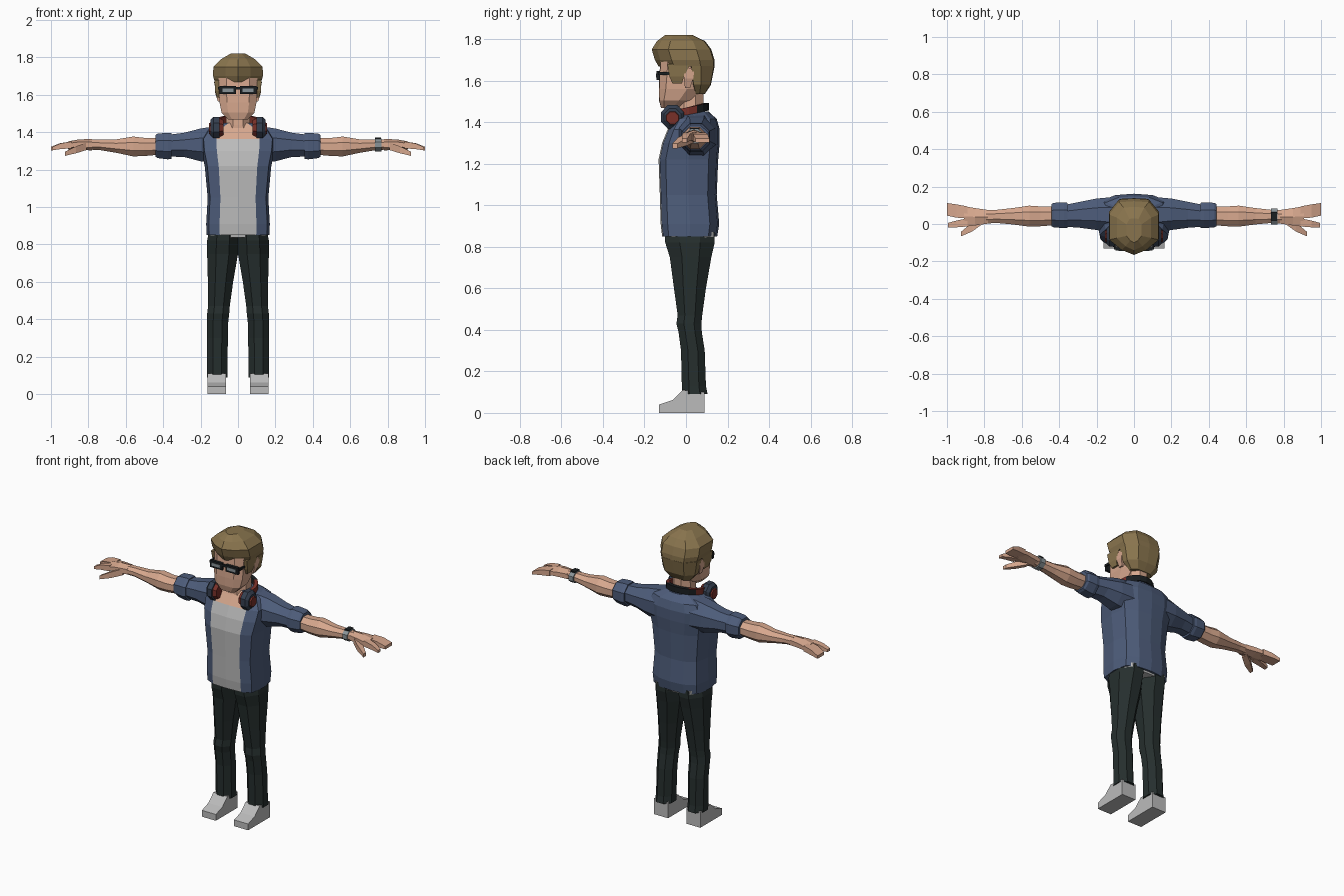
import bpy, bmesh, math
from mathutils import Vector

def material(name, rgb):
    m = bpy.data.materials.new(name)
    m.diffuse_color = (*rgb, 1)
    return m

SKIN = material("skin", (0.68, 0.39, 0.27))
HAIR = material("hair brown", (0.25, 0.175, 0.075))
BLUE = material("jacket blue", (0.075, 0.108, 0.195))
PANTS = material("trouser green black", (0.019, 0.028, 0.027))
LIGHT = material("light grey", (0.50, 0.50, 0.50))
BLACK = material("black", (0.010, 0.013, 0.015))
RED = material("dark red", (0.19, 0.03, 0.022))
NAVY = material("headphone navy", (0.035, 0.05, 0.08))
METAL = material("metal grey", (0.25, 0.29, 0.31))

def loft(name, rings, mats, rule=None):
    """Skin a list of equal-length rings and cap the ends; rule(centre) picks the material."""
    bm = bmesh.new()
    rows = [[bm.verts.new(p) for p in r] for r in rings]
    n = len(rows[0])
    for a, b in zip(rows, rows[1:]):
        for i in range(n):
            j = (i + 1) % n
            bm.faces.new((a[i], a[j], b[j], b[i]))
    bm.faces.new(rows[0])
    bm.faces.new(rows[-1])
    bmesh.ops.recalc_face_normals(bm, faces=bm.faces)
    mats = mats if isinstance(mats, list) else [mats]
    if rule:
        for f in bm.faces:
            f.material_index = rule(f.calc_center_median())
    me = bpy.data.meshes.new(name)
    bm.to_mesh(me)
    bm.free()
    for m in mats:
        me.materials.append(m)
    ob = bpy.data.objects.new(name, me)
    bpy.context.collection.objects.link(ob)
    return ob

def polygon(u0, u1, v0, v1, n=8):
    """Regular polygon with flat sides filling a rectangle."""
    k = 1 / math.cos(math.pi / n)
    return [((u0 + u1) / 2 + k * (u1 - u0) / 2 * math.cos(math.tau * (i + .5) / n),
             (v0 + v1) / 2 + k * (v1 - v0) / 2 * math.sin(math.tau * (i + .5) / n)) for i in range(n)]

def along_x(name, s, rows, mat, n=8):
    """Loft along x (side s) from rows of (x, y0, y1, z0, z1)."""
    return loft(name, [[(s * r[0], y, z) for y, z in polygon(*r[1:], n)] for r in rows], mat)

def along_z(name, s, rows, mat, n=8):
    """Loft along z (side s) from rows of (z, x0, x1, y0, y1)."""
    return loft(name, [[(s * x, y, r[0]) for x, y in polygon(*r[1:], n)] for r in rows], mat)

def box(name, s, x0, x1, y0, y1, z0, z1, mat):
    return along_x(name, s, [(x0, y0, y1, z0, z1), (x1, y0, y1, z0, z1)], mat, 4)

def symmetric(name, rows, shape, mats, rule=None):
    """Loft along z from rows of (z, half width, front y, back y) and a half outline."""
    rings = []
    for z, w, f, b in rows:
        half = [(x * w, f + t * (b - f), z) for x, t in shape]
        rings.append(half + [(-x, y, z) for x, y, z in half[-2:0:-1]])
    return loft(name, rings, mats, rule)

# Torso: open jacket over a shirt, with bare skin at the neckline
def torso_colour(c):
    if abs(c.x) < 0.075 and c.y < -0.01 and c.z > 0.855:
        return 2 if c.z > 1.365 else 1
    return 0

symmetric("jacket_and_shirt", [
    (0.85, .168, -.115, .150), (0.91, .170, -.122, .160), (1.05, .162, -.126, .148),
    (1.22, .178, -.132, .155), (1.30, .195, -.115, .162), (1.365, .200, -.088, .162),
    (1.415, .165, -.055, .148), (1.45, .085, -.035, .110)],
    [(0, 0), (.58, .02), (.92, .12), (1, .5), (.9, .84), (.5, .97), (0, 1)],
    [BLUE, LIGHT, SKIN], torso_colour)
symmetric("shirt_hem", [(0.838, .145, -.095, .135), (0.87, .150, -.10, .138)],
          [(0, 0), (.8, .02), (1, .2), (1, .8), (.8, .98), (0, 1)], LIGHT)

# Head and neck
along_z("neck", 1, [(1.38, -.085, .085, -.05, .10), (1.44, -.065, .065, -.05, .085),
                    (1.56, -.06, .06, -.045, .085)], SKIN)
symmetric("head", [
    (1.467, .052, -.120, -.04), (1.505, .088, -.130, .02), (1.56, .099, -.131, .08),
    (1.63, .102, -.128, .10), (1.72, .104, -.122, .10)],
    [(0, 0), (.6, .01), (1, .16), (1, .65), (.7, 1), (0, 1)], SKIN)

# Hair: swept top, back, sideburns
hair_outline = [(0, 0), (.5, .09), (1, .28), (1, .75), (.6, .98), (0, 1)]
symmetric("hair_top", [
    (1.668, .124, -.132, .138), (1.70, .133, -.150, .137), (1.75, .132, -.165, .122),
    (1.79, .092, -.140, .092), (1.82, .040, -.100, .030)], hair_outline, HAIR)
symmetric("hair_back", [
    (1.535, .075, .045, .090), (1.58, .112, .032, .120), (1.67, .128, .02, .138)],
    [(0, 0), (.6, 0), (1, .05), (1, .45), (.6, .97), (0, 1)], HAIR)

# Glasses bridge
box("glasses_bridge", 1, -.02, .02, -.142, -.130, 1.628, 1.642, BLACK)

for s, side in ((1, "left"), (-1, "right")):
    along_z("sideburn_" + side, s, [(1.585, .09, .112, -.065, -.02), (1.62, .09, .122, -.08, -.01),
                                    (1.68, .09, .126, -.09, .02)], HAIR, 4)
    along_z("ear_" + side, s, [(1.565, .09, .108, -.005, .02), (1.61, .09, .122, -.01, .035),
                               (1.66, .09, .124, -.008, .042)], SKIN, 4)
    # Glasses
    box("glasses_frame_" + side, s, .012, .098, -.142, -.125, 1.604, 1.647, BLACK)
    box("glasses_lens_" + side, s, .024, .084, -.1445, -.141, 1.616, 1.634, METAL)
    box("glasses_arm_" + side, s, .098, .106, -.136, .0, 1.628, 1.642, BLACK)

    # Headphone cups, resting beside the collar
    along_x("headphone_pad_" + side, s, [(.078, -.105, -.025, 1.385, 1.465),
                                         (.10, -.112, -.018, 1.375, 1.475)], RED)
    along_x("headphone_cup_" + side, s, [(.10, -.120, -.010, 1.368, 1.482), (.132, -.120, -.010, 1.368, 1.482),
                                         (.148, -.105, -.025, 1.385, 1.465)], NAVY)
    along_x("headphone_disc_" + side, s, [(.14, -.100, -.030, 1.385, 1.455),
                                          (.156, -.094, -.036, 1.392, 1.448)], RED)

    # Sleeve and rolled cuff
    along_x("sleeve_" + side, s, [(.10, -.05, .145, 1.23, 1.435), (.20, -.032, .136, 1.245, 1.42),
                                  (.29, -.02, .118, 1.268, 1.397), (.37, -.014, .102, 1.270, 1.387)], BLUE)
    along_x("cuff_" + side, s, [(.355, -.020, .113, 1.258, 1.395), (.375, -.022, .116, 1.255, 1.397),
                                (.43, -.018, .113, 1.262, 1.393), (.442, -.012, .105, 1.270, 1.385)], BLUE)
    # Forearm and palm
    along_x("forearm_" + side, s, [
        (.42, -.006, .092, 1.28, 1.368), (.50, -.012, .094, 1.273, 1.370), (.56, -.014, .098, 1.271, 1.377),
        (.65, -.002, .085, 1.290, 1.362), (.74, .006, .075, 1.305, 1.360), (.79, .002, .075, 1.307, 1.360)], SKIN)
    along_x("palm_" + side, s, [(.78, .002, .075, 1.307, 1.360), (.85, -.008, .085, 1.310, 1.358),
                                (.91, -.015, .095, 1.312, 1.348)], SKIN, 6)
    # Fingers and thumb
    along_x("fingers_" + side, s, [(.89, .030, .094, 1.314, 1.350), (.95, .034, .105, 1.310, 1.342),
                                   (1.0, .045, .112, 1.303, 1.322)], SKIN, 4)
    along_x("index_finger_" + side, s, [(.89, -.013, .030, 1.314, 1.350), (.95, -.018, .018, 1.310, 1.340),
                                        (.995, -.020, .006, 1.303, 1.320)], SKIN, 4)
    along_x("thumb_" + side, s, [(.81, .0, .045, 1.305, 1.345), (.865, -.040, .008, 1.288, 1.325),
                                 (.925, -.066, -.042, 1.274, 1.296)], SKIN, 4)

    # Trouser leg
    along_z("trouser_leg_" + side, s, [
        (0.09, .055, .167, -.020, .104), (0.13, .057, .166, -.020, .096), (0.30, .054, .165, -.024, .090),
        (0.39, .052, .166, -.036, .076), (0.43, .047, .165, -.046, .074), (0.47, .044, .160, -.040, .078),
        (0.60, .026, .161, -.058, .096), (0.75, .000, .165, -.078, .122), (0.82, -.003, .165, -.100, .138),
        (0.87, -.003, .155, -.103, .138)], PANTS)
    # Shoe: side outline extruded across the width
    outline = [(-.130, 0), (.088, 0), (.088, .10), (-.015, .11), (-.065, .062), (-.130, .040)]
    loft("shoe_" + side, [[(s * x, y, z) for y, z in outline] for x in (.064, .162)], LIGHT)

# Headphone band around the back of the neck: dark at the back, red at the sides
band = []
for i in range(13):
    a = math.radians(-35 + 250 * i / 12)
    z = 1.452 + 0.022 * math.sin(a)
    band.append([((.108 + dr) * math.cos(a), .002 + (.098 + dr) * math.sin(a), z + dz)
                 for dr, dz in ((-.012, -.018), (.01, -.018), (.01, .018), (-.012, .018))])
loft("headphone_band", band, [RED, BLACK], lambda c: 1 if c.y > 0.065 else 0)

# Wristwatch on one arm only
along_x("watch_strap", 1, [(.732, -.002, .084, 1.298, 1.367), (.766, -.002, .084, 1.298, 1.367)], METAL)
box("watch_face", 1, .733, .765, .018, .064, 1.364, 1.371, BLACK)
